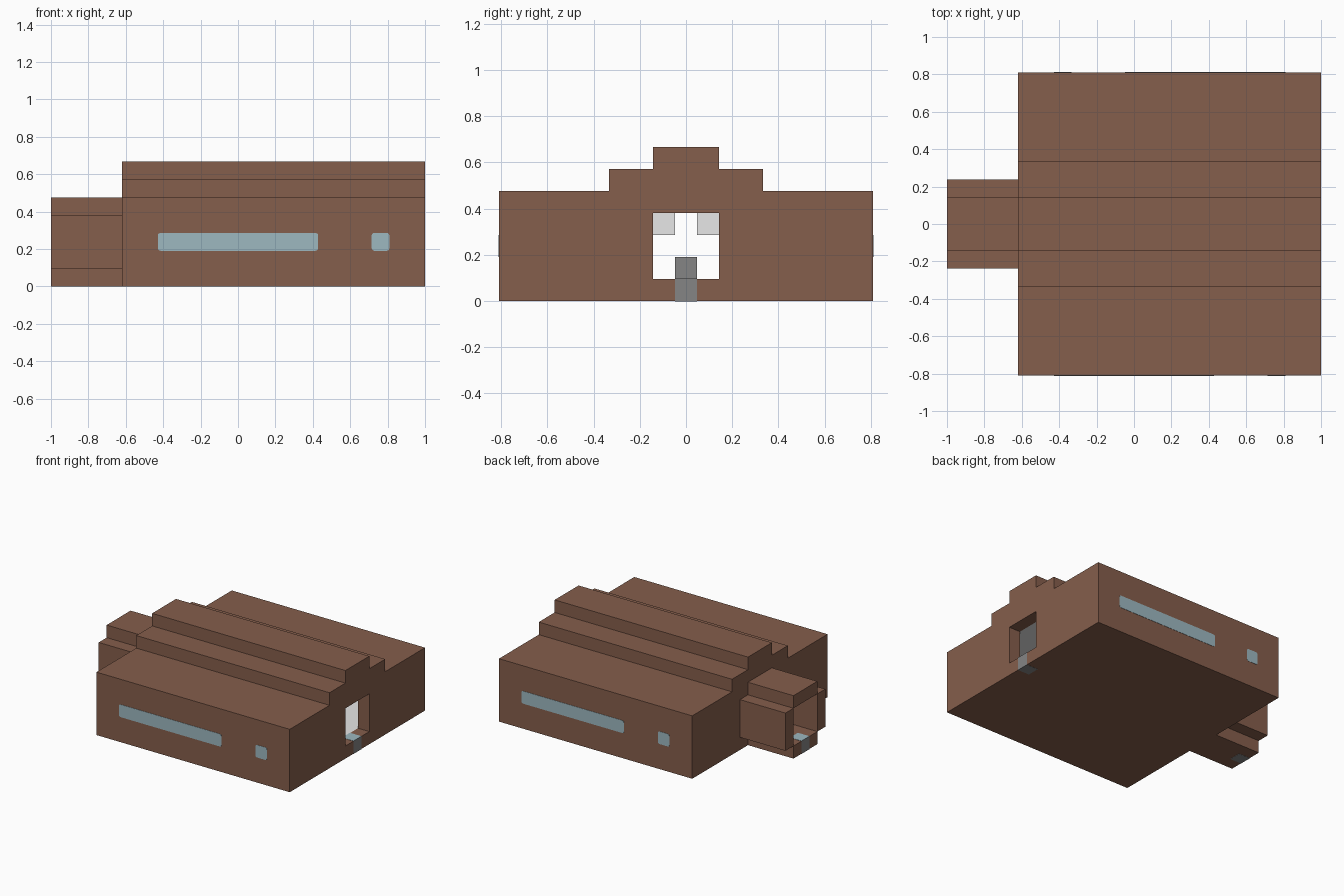
import bpy, bmesh
from mathutils import Vector

cube = bpy.data.objects.get("Cube")
if cube:
    bpy.data.objects.remove(cube)

U = 2 / 21            # one building module
CX = 2 * U            # middle of the main hall
END = 8.5             # half length and half width of the hall, in modules


def material(name, rgb):
    m = bpy.data.materials.new(name)
    m.use_nodes = True
    m.diffuse_color = (*rgb, 1)
    bsdf = m.node_tree.nodes["Principled BSDF"]
    bsdf.inputs["Base Color"].default_value = (*rgb, 1)
    bsdf.inputs["Roughness"].default_value = 0.8
    return m


BROWN = material("brown_wall", (0.235, 0.112, 0.072))
GLASS = material("pale_blue_glass", (0.34, 0.48, 0.53))
GREY = material("grey_step", (0.235, 0.235, 0.235))
WHITE = material("white_interior", (0.95, 0.95, 0.95))


def add(name, bm, *mats):
    bmesh.ops.recalc_face_normals(bm, faces=bm.faces)
    me = bpy.data.meshes.new(name)
    bm.to_mesh(me)
    bm.free()
    for m in mats:
        me.materials.append(m)
    ob = bpy.data.objects.new(name, me)
    bpy.context.scene.collection.objects.link(ob)
    return ob


def prism(name, steps, x0, x1, mat):
    """Extrude a symmetric stepped outline along x; steps are (half width, z0, z1)."""
    right = [(w, z) for w, z0, z1 in steps for z in (z0, z1)]
    outline = []
    for p in right + [(-w, z) for w, z in reversed(right)]:
        if p not in outline:
            outline.append(p)
    bm = bmesh.new()
    vs = [bm.verts.new((CX + x0 * U, y * U, z * U)) for y, z in outline]
    face = bm.faces.new(vs)
    out = bmesh.ops.extrude_face_region(bm, geom=[face])
    moved = [g for g in out["geom"] if isinstance(g, bmesh.types.BMVert)]
    bmesh.ops.translate(bm, verts=moved, vec=((x1 - x0) * U, 0, 0))
    return add(name, bm, mat)


def box(name, lo, hi, *mats, bevel=0):
    bm = bmesh.new()
    bmesh.ops.create_cube(bm, size=1)
    lo, hi = Vector(lo), Vector(hi)
    for v in bm.verts:
        v.co = (lo + hi) / 2 + v.co * (hi - lo)
    if bevel:  # round the corners seen from the front
        edges = [e for e in bm.edges if abs((e.verts[0].co - e.verts[1].co).normalized().y) > 0.9]
        bmesh.ops.bevel(bm, geom=edges, offset=bevel, segments=3, profile=0.5, affect='EDGES')
    return add(name, bm, *mats)


def carve(ob, cutters):
    for c in cutters:
        c.hide_render = True
        mod = ob.modifiers.new("cut", 'BOOLEAN')
        mod.object = c
        mod.solver = 'EXACT'
        mod.material_mode = 'TRANSFER'
    bpy.context.view_layer.update()
    dg = bpy.context.evaluated_depsgraph_get()
    me = bpy.data.meshes.new_from_object(ob.evaluated_get(dg))
    ob.modifiers.clear()
    ob.data = me
    for c in cutters:
        bpy.data.objects.remove(c)


# Main hall with stepped roof, hollow inside, open at both ends
hall = prism("main_hall", [(END, 0, 5), (3.5, 5, 6), (1.5, 6, 7)], -END, END, BROWN)
carve(hall, [
    prism("room_cutter", [(7.5, 1, 4)], 1 - END, END - 1, WHITE),
    prism("door_cutter", [(1.5, 1, 4)], END - 1.01, END + 1, BROWN),
    prism("passage_cutter", [(1.5, 1, 3), (0.5, 3, 4)], -END - 1, 1.01 - END, BROWN),
])

# Entrance tunnel on the right end
tunnel = prism("entrance_tunnel", [(1.5, 0, 1), (2.5, 1, 4), (1.5, 4, 5)], -END - 4, -END, BROWN)
carve(tunnel, [prism("tunnel_cutter", [(1.5, 1, 4)], -END - 5, 1 - END, BROWN)])

# Threshold steps set into the floor: grey sides, glass top
EPS = 0.001
for name, x0 in (("door_step", END - 1), ("tunnel_step", -END - 4)):
    x = CX + x0 * U
    step = box(name, (x - EPS, -U / 2, -EPS), (x + U + EPS, U / 2, U + 2 * EPS), GREY, GLASS)
    for p in step.data.polygons:
        p.material_index = int(p.normal.z > 0.5)

# Grey pedestal in the middle of the room
box("pedestal", (CX - U / 2, -U / 2, U), (CX + U / 2, U / 2, 2 * U), GREY)

# Windows: the back repeats the front, turned half way round
for side, s in (("front", 1), ("back", -1)):
    for kind, a, b in (("long", -6.5, 2.5), ("small", 5.5, 6.5)):
        xs = sorted((CX + s * a * U, CX + s * b * U))
        ys = sorted((-s * (END * U - 0.004), -s * (END * U + 0.002)))
        box(f"{side}_{kind}_window", (xs[0], ys[0], 2 * U), (xs[1], ys[1], 3 * U),
            GLASS, bevel=0.014)
